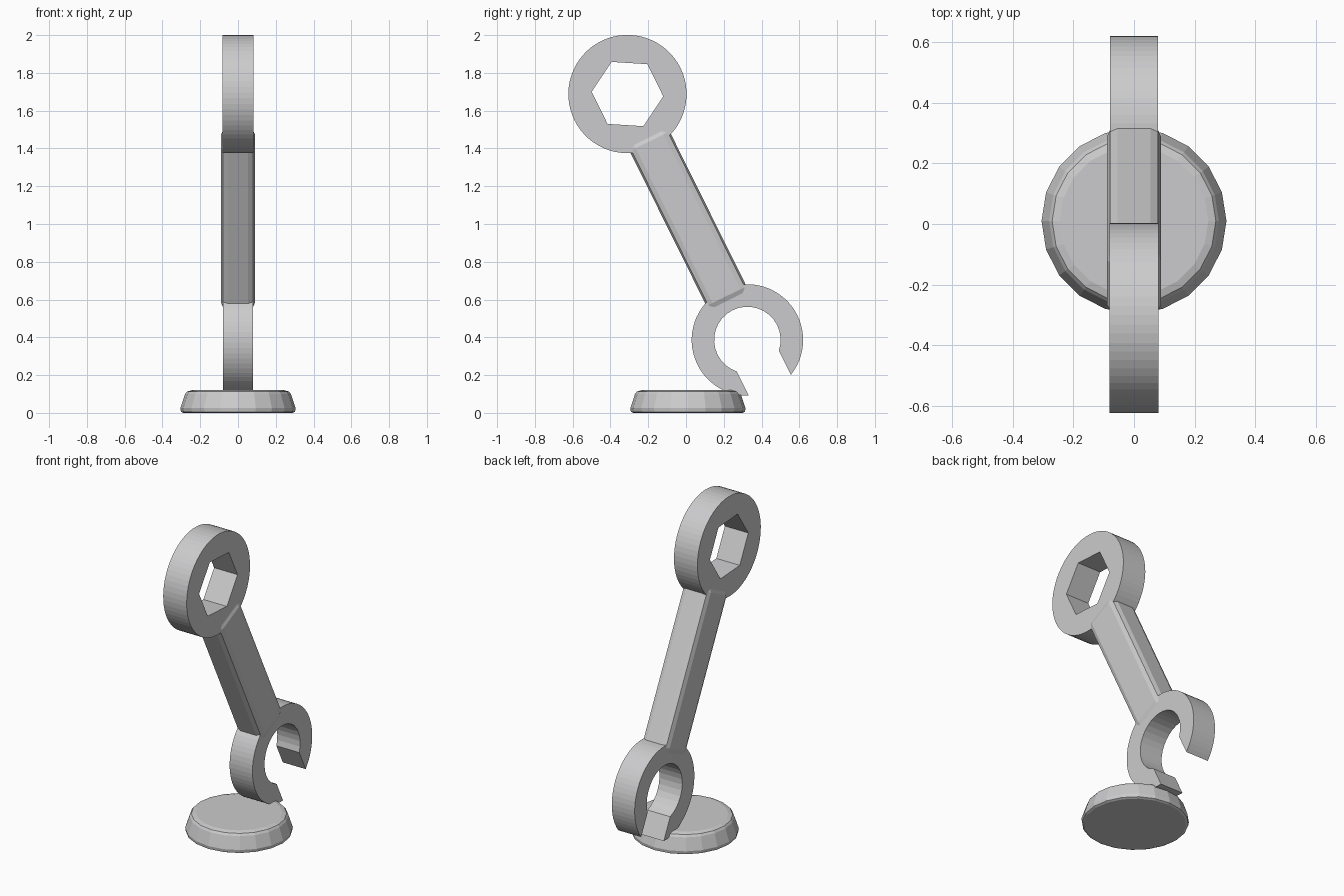
import bpy, bmesh
from math import sin, cos, pi, radians
from mathutils import Matrix

cube = bpy.data.objects.get("Cube")
if cube:
    bpy.data.objects.remove(cube, do_unlink=True)

TILT = radians(26.4)
# Local x, y, z become world y, z, x, leaning the tool by TILT
SIDE = Matrix(((0, 0, 1, 0), (1, 0, 0, 0), (0, 1, 0, 0), (0, 0, 0, 1))) @ Matrix.Rotation(TILT, 4, 'Z')

grey = bpy.data.materials.new("plain grey")
grey.use_nodes = True
COLOUR = (0.6, 0.6, 0.61, 1)
grey.diffuse_color = COLOUR
grey.node_tree.nodes["Principled BSDF"].inputs["Base Color"].default_value = COLOUR


def add(name, mesh):
    obj = bpy.data.objects.new(name, mesh)
    bpy.context.collection.objects.link(obj)
    mesh.materials.clear()
    mesh.materials.append(grey)
    return obj


def arc(radius, start, end, steps):
    """Points on an arc, angles in degrees, both ends included."""
    angles = [radians(start + (end - start) * i / steps) for i in range(steps + 1)]
    return [(radius * cos(a), radius * sin(a)) for a in angles]


def plate(name, outlines, half, y, z):
    """Flat plate from closed outlines; inner outlines become holes."""
    curve = bpy.data.curves.new(name, 'CURVE')
    curve.dimensions = '2D'
    curve.fill_mode = 'BOTH'
    curve.extrude = half
    for pts in outlines:
        spline = curve.splines.new('POLY')
        spline.points.add(len(pts) - 1)
        for p, (u, v) in zip(spline.points, pts):
            p.co = (u, v, 0, 1)
        spline.use_cyclic_u = True
    temp = bpy.data.objects.new(name + "_outline", curve)
    bpy.context.collection.objects.link(temp)
    mesh = bpy.data.meshes.new_from_object(temp.evaluated_get(bpy.context.evaluated_depsgraph_get()))
    bpy.data.objects.remove(temp, do_unlink=True)
    mesh.transform(Matrix.Translation((0, y, z)) @ SIDE)
    bm = bmesh.new()
    bm.from_mesh(mesh)
    bmesh.ops.remove_doubles(bm, verts=bm.verts, dist=0.0001)
    bmesh.ops.recalc_face_normals(bm, faces=bm.faces)
    for f in bm.faces:
        f.smooth = False
    bm.to_mesh(mesh)
    bm.free()
    return add(name, mesh)


# Closed wrench head with a hexagonal hole
plate("ring_head", [arc(0.313, 0, 360, 64)[:-1], arc(0.19, -30, 330, 6)[:-1]], 0.081, -0.31, 1.688)

# Open wrench head with parallel jaw faces
jaw = arc(0.295, -65, 245, 56) + arc(0.176, 225, -45, 24)
plate("open_head", [jaw], 0.079, 0.325, 0.386)

# Bevelled handle
bm = bmesh.new()
bmesh.ops.create_cube(bm, size=1)
bmesh.ops.scale(bm, vec=(0.236, 0.985, 0.178), verts=bm.verts)
bmesh.ops.bevel(bm, geom=bm.edges[:], offset=0.035, segments=2, profile=0.5, affect='EDGES')
bm.transform(Matrix.Translation((0, 0.011, 1.028)) @ SIDE)
mesh = bpy.data.meshes.new("handle")
bm.to_mesh(mesh)
bm.free()
add("handle", mesh)

# Round foot: a lathed profile of radius and height
PROFILE = [(0.29, 0), (0.302, 0.006), (0.305, 0.025), (0.28, 0.1), (0.27, 0.113), (0.245, 0.12)]
SIDES = 20
bm = bmesh.new()
rings = [[bm.verts.new((r * cos(2 * pi * i / SIDES), r * sin(2 * pi * i / SIDES) + 0.01, z))
          for i in range(SIDES)] for r, z in PROFILE]
for low, high in zip(rings, rings[1:]):
    for i in range(SIDES):
        j = (i + 1) % SIDES
        bm.faces.new((low[i], low[j], high[j], high[i]))
bm.faces.new(rings[-1])
bm.faces.new(rings[0][::-1])
mesh = bpy.data.meshes.new("round_foot")
bm.to_mesh(mesh)
bm.free()
add("round_foot", mesh)
